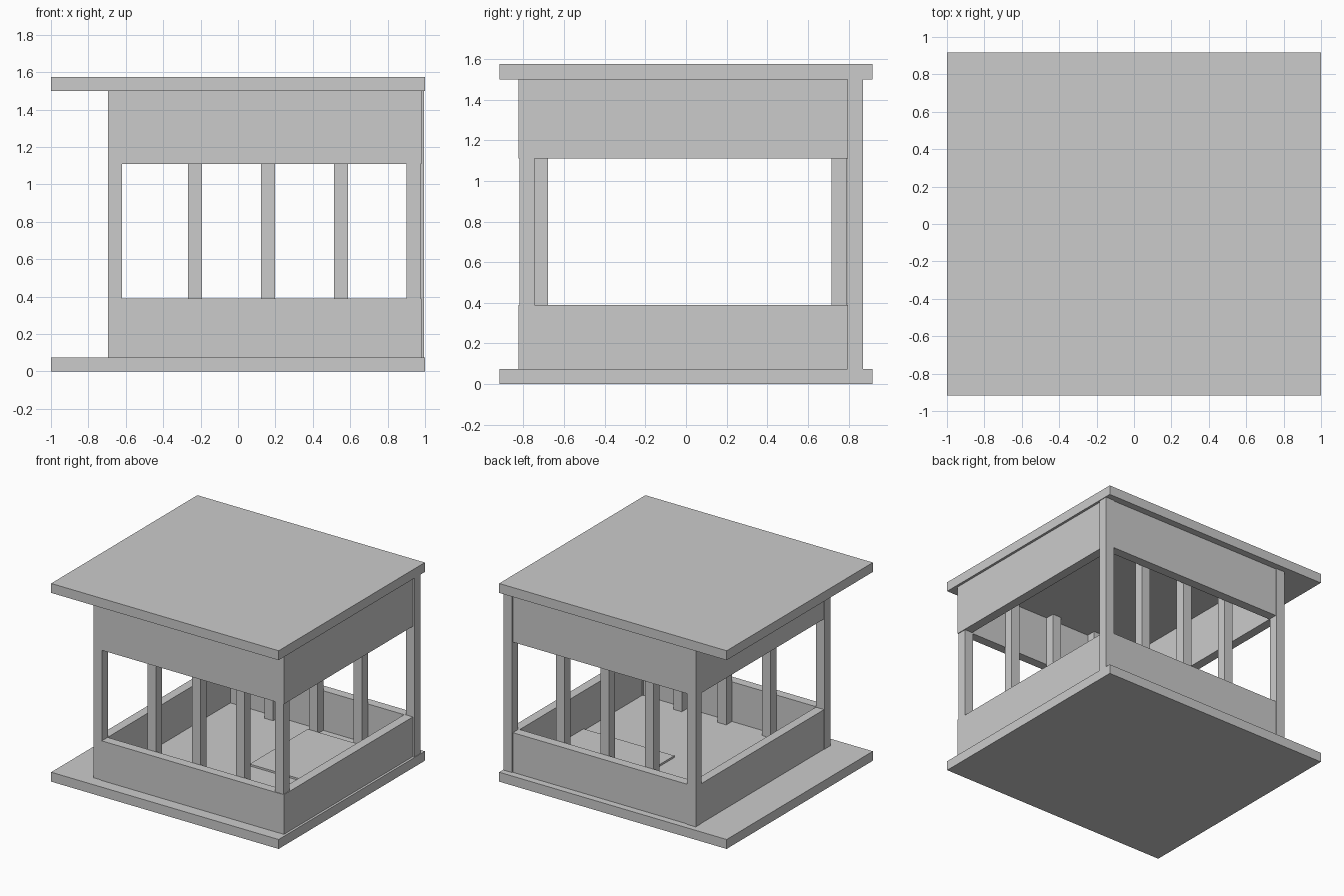
import bpy

if "Cube" in bpy.data.objects:
    bpy.data.objects.remove(bpy.data.objects["Cube"])


def box(name, x0, x1, y0, y1, z0, z1):
    bpy.ops.mesh.primitive_cube_add(size=1, location=((x0 + x1) / 2, (y0 + y1) / 2, (z0 + z1) / 2))
    ob = bpy.context.object
    ob.name = name
    ob.scale = (x1 - x0, y1 - y0, z1 - z0)
    bpy.ops.object.transform_apply(location=False, rotation=False, scale=True)
    return ob


T = 0.075                # common board and post thickness
FLOOR, CEIL = T, 1.5     # interior height
SILL, HEAD = 0.39, 1.11  # window opening

# Floor and roof slabs
box("floor_slab", -1, 1, -0.918, 0.918, 0, FLOOR)
box("roof_slab", -1, 1, -0.918, 0.918, CEIL, CEIL + T)

# Corner posts
for name, x, y in [("front_left_post", -0.695, -0.82), ("front_right_post", 0.90, -0.82),
                   ("back_left_post", -0.695, 0.795), ("back_right_post", 0.92, 0.795)]:
    box(name, x, x + T, y, y + T, FLOOR, CEIL)

# Window posts, just inside the front and back panels
for i, x in enumerate((-0.268, 0.122, 0.513)):
    box(f"front_window_post_{i + 1}", x, x + T, -0.755, -0.68, FLOOR, CEIL)
    box(f"back_window_post_{i + 1}", x, x + T, 0.717, 0.792, FLOOR, CEIL)

# Wall panels below and above the window openings
for level, z0, z1 in [("lower", FLOOR, SILL), ("upper", HEAD, CEIL)]:
    box(f"{level}_front_panel", -0.625, 0.93, -0.825, -0.752, z0, z1)
    box(f"{level}_back_panel", -0.62, 0.918, 0.79, 0.863, z0, z1)
    box(f"{level}_left_panel", -0.692, -0.62, -0.745, 0.795, z0, z1)
    box(f"{level}_right_panel", 0.908, 0.981, -0.824, 0.795, z0, z1)

# Low raised platform in the back right corner
box("floor_platform", 0.11, 0.91, -0.01, 0.717, FLOOR, FLOOR + 0.015)
